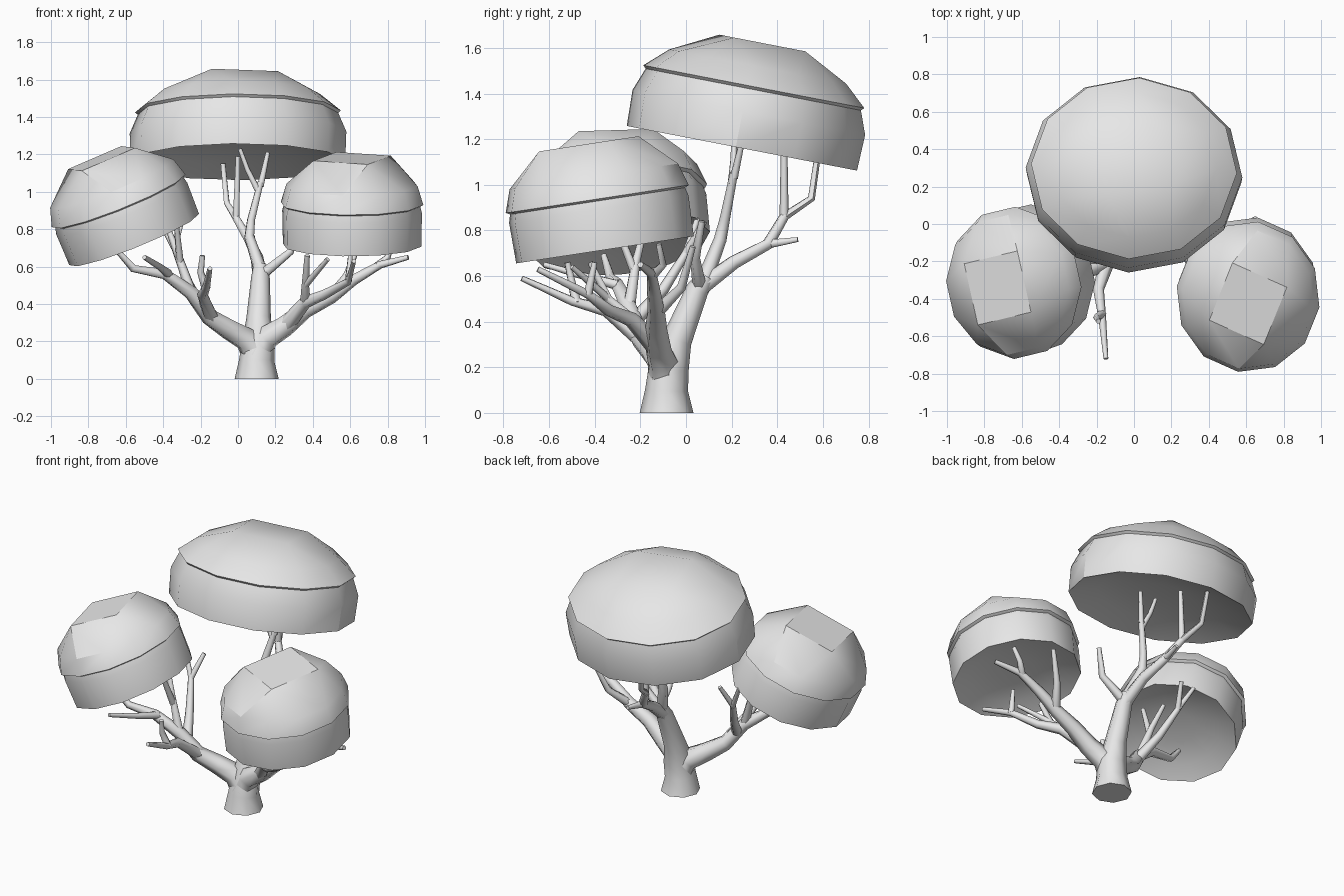
import bpy, bmesh, math
from mathutils import Vector

cube = bpy.data.objects.get("Cube")
if cube:
    bpy.data.objects.remove(cube, do_unlink=True)

grey = bpy.data.materials.new("plain_grey")
grey.use_nodes = True
grey.diffuse_color = (0.8, 0.8, 0.8, 1)
grey.node_tree.nodes["Principled BSDF"].inputs["Base Color"].default_value = (0.8, 0.8, 0.8, 1)


def smooth(obj, degrees):
    bpy.ops.object.select_all(action="DESELECT")
    obj.select_set(True)
    bpy.context.view_layer.objects.active = obj
    bpy.ops.object.shade_smooth_by_angle(angle=math.radians(degrees))


def limb(name, start_radius, end_radius, points, sides=6, radii=None):
    """Tapered tube through the points."""
    curve = bpy.data.curves.new(name, "CURVE")
    curve.dimensions = "3D"
    curve.bevel_depth = 1
    curve.bevel_resolution = (sides - 4) // 2
    curve.use_fill_caps = True
    spline = curve.splines.new("POLY")
    spline.points.add(len(points) - 1)
    for i, (target, point) in enumerate(zip(spline.points, points)):
        t = (i / (len(points) - 1)) ** 0.8
        target.co = (*point, 1)
        target.radius = radii[i] if radii else start_radius + (end_radius - start_radius) * t
    curve.materials.append(grey)
    obj = bpy.data.objects.new(name, curve)
    bpy.context.collection.objects.link(obj)
    bpy.ops.object.select_all(action="DESELECT")
    obj.select_set(True)
    bpy.context.view_layer.objects.active = obj
    bpy.ops.object.convert(target="MESH")
    smooth(bpy.context.view_layer.objects.active, 62)


def finish(bm, name, centre, axis):
    bmesh.ops.recalc_face_normals(bm, faces=bm.faces)
    mesh = bpy.data.meshes.new(name)
    bm.to_mesh(mesh)
    bm.free()
    mesh.materials.append(grey)
    obj = bpy.data.objects.new(name, mesh)
    bpy.context.collection.objects.link(obj)
    turn = Vector((0, 0, 1)).rotation_difference(Vector(axis))
    obj.location = centre
    obj.rotation_mode = "QUATERNION"
    obj.rotation_quaternion = turn
    smooth(obj, 32)


def canopy(name, centre, axis, size, spin, skirt, rim, lip, middle, top):
    """Twelve-sided skirt under an overhanging cap that ends in one square face."""
    def ring(bm, radius, height, count=12):
        verts = []
        for i in range(count):
            a = math.radians(spin + 45) + math.tau * i / count
            verts.append(bm.verts.new((size[0] * radius * math.cos(a),
                                       size[1] * radius * math.sin(a), height)))
        return verts

    def bridge(bm, a, b):
        n = len(a)
        for i in range(n):
            bm.faces.new((a[i], a[(i + 1) % n], b[(i + 1) % n], b[i]))

    # Skirt with a shallow hollow underside
    bm = bmesh.new()
    hollow = [(0.3, size[0] * 0.15), (0.7, size[0] * 0.1)]
    rings = [ring(bm, r, h) for r, h in hollow + skirt]
    for a, b in zip(rings, rings[1:]):
        bridge(bm, a, b)
    bm.faces.new(rings[0])
    bm.faces.new(rings[-1])
    finish(bm, name + "_skirt", centre, axis)

    # Cap
    bm = bmesh.new()
    under = ring(bm, rim[0] * 0.94, rim[1] - lip)
    edge = ring(bm, *rim)
    mid = ring(bm, *middle)
    square = ring(bm, *top, count=4)
    bm.faces.new(under)
    bridge(bm, under, edge)
    bridge(bm, edge, mid)
    for k in range(4):
        j = 3 * k
        bm.faces.new((square[k], mid[j - 1], mid[j], mid[j + 1]))
        bm.faces.new((square[k], mid[j + 1], mid[j + 2], square[(k + 1) % 4]))
    bm.faces.new(square)
    finish(bm, name + "_cap", centre, axis)


# Foliage
canopy("back_canopy", (0, 0.245, 1.16), (0, 0.19, 0.98), (0.58, 0.52), 12,
       [(0.99, 0), (1, 0.16), (0.92, 0.27)], (0.95, 0.275), 0.03, (0.76, 0.365), (0.44, 0.47))
small = dict(skirt=[(0.97, 0), (0.98, 0.18), (0.94, 0.24)],
             rim=(1, 0.225), lip=0.012, middle=(0.92, 0.325), top=(0.58, 0.47))
canopy("left_canopy", (0.61, -0.355, 0.715), (0, -0.15, 0.98), (0.385, 0.41), -23, **small)
canopy("right_canopy", (-0.555, -0.29, 0.745), (-0.37, -0.11, 0.92), (0.385, 0.41), 13, **small)

# Trunk running into the back limb
limb("trunk", 0, 0, [(0.1, -0.085, 0), (0.1, -0.085, 0.1), (0.11, -0.075, 0.2),
                     (0.11, -0.04, 0.32), (0.12, 0.05, 0.54), (0.12, 0.09, 0.6)],
     sides=8, radii=[0.118, 0.094, 0.088, 0.066, 0.05, 0.04])

# Back limb
limb("back_limb", 0.042, 0.022, [(0.12, 0.05, 0.54), (0.1, 0.21, 0.66),
                                 (0.06, 0.36, 0.74), (-0.01, 0.43, 0.86)])
limb("back_twig_a", 0.02, 0.014, [(-0.01, 0.43, 0.86), (0, 0.43, 1.19)])
limb("back_twig_b", 0.02, 0.014, [(-0.01, 0.43, 0.86), (-0.06, 0.55, 0.94), (-0.08, 0.58, 1.15)])
limb("back_twig_c", 0.022, 0.012, [(0.06, 0.36, 0.74), (0.08, 0.49, 0.76)])
limb("back_riser", 0.036, 0.018, [(0.12, 0.08, 0.58), (0.06, 0.15, 0.76),
                                  (0.07, 0.17, 0.85), (0.12, 0.21, 1.05)])
limb("riser_twig_a", 0.018, 0.012, [(0.12, 0.21, 1.03), (0.16, 0.25, 1.21)])
limb("riser_twig_b", 0.018, 0.012, [(0.11, 0.2, 1), (0.05, 0.21, 1.12), (0.01, 0.21, 1.23)])
limb("side_twig", 0.032, 0.014, [(0.12, 0.06, 0.55), (0.28, 0.04, 0.68), (0.33, 0.07, 0.84)])

# Left limb and its twigs
limb("left_limb", 0.085, 0.014, [(0.1, -0.085, 0.13), (0.15, -0.1, 0.22), (0.25, -0.12, 0.28),
                                 (0.36, -0.13, 0.37), (0.5, -0.13, 0.44), (0.62, -0.14, 0.53),
                                 (0.76, -0.15, 0.61), (0.91, -0.2, 0.65)])
limb("left_twig_a", 0.022, 0.013, [(0.74, -0.15, 0.6), (0.8, -0.1, 0.65), (0.83, -0.12, 0.74)])
limb("left_twig_b", 0.03, 0.013, [(0.5, -0.13, 0.44), (0.58, -0.02, 0.55), (0.65, 0.03, 0.73)])
limb("left_fork", 0.045, 0.013, [(0.26, -0.13, 0.29), (0.36, -0.24, 0.41), (0.46, -0.34, 0.45),
                                 (0.59, -0.43, 0.52), (0.62, -0.65, 0.63)])
limb("left_twig_c", 0.028, 0.014, [(0.36, -0.24, 0.41), (0.36, -0.34, 0.5), (0.37, -0.42, 0.66)])
limb("left_twig_d", 0.018, 0.012, [(0.36, -0.34, 0.5), (0.48, -0.5, 0.64)])
limb("left_twig_e", 0.02, 0.012, [(0.59, -0.43, 0.52), (0.6, -0.4, 0.66)])

# Right limb and its twigs
limb("right_limb", 0.085, 0.014, [(0.1, -0.085, 0.13), (0.05, -0.1, 0.21), (-0.05, -0.14, 0.265),
                                  (-0.15, -0.2, 0.33), (-0.25, -0.25, 0.46), (-0.39, -0.3, 0.56),
                                  (-0.56, -0.33, 0.59), (-0.65, -0.36, 0.69)])
limb("right_twig_a", 0.03, 0.014, [(-0.25, -0.25, 0.46), (-0.32, -0.22, 0.66), (-0.38, -0.18, 0.82)])
limb("right_twig_b", 0.02, 0.014, [(-0.31, -0.23, 0.63), (-0.33, -0.31, 0.83)])
limb("right_twig_c", 0.024, 0.013, [(-0.37, -0.3, 0.56), (-0.42, -0.45, 0.6), (-0.5, -0.62, 0.65)])
limb("right_fork", 0.034, 0.018, [(-0.21, -0.23, 0.4), (-0.28, -0.1, 0.54), (-0.34, 0, 0.7)])
limb("right_twig_d", 0.018, 0.013, [(-0.34, 0, 0.7), (-0.42, 0.05, 0.85)])
limb("right_twig_e", 0.018, 0.013, [(-0.34, 0, 0.7), (-0.3, 0.08, 0.84)])
limb("front_limb", 0.042, 0.013, [(-0.14, -0.19, 0.32), (-0.19, -0.35, 0.45),
                                  (-0.17, -0.5, 0.49), (-0.15, -0.72, 0.59)])
limb("front_twig", 0.024, 0.014, [(-0.17, -0.48, 0.48), (-0.2, -0.5, 0.57), (-0.19, -0.52, 0.66)])
